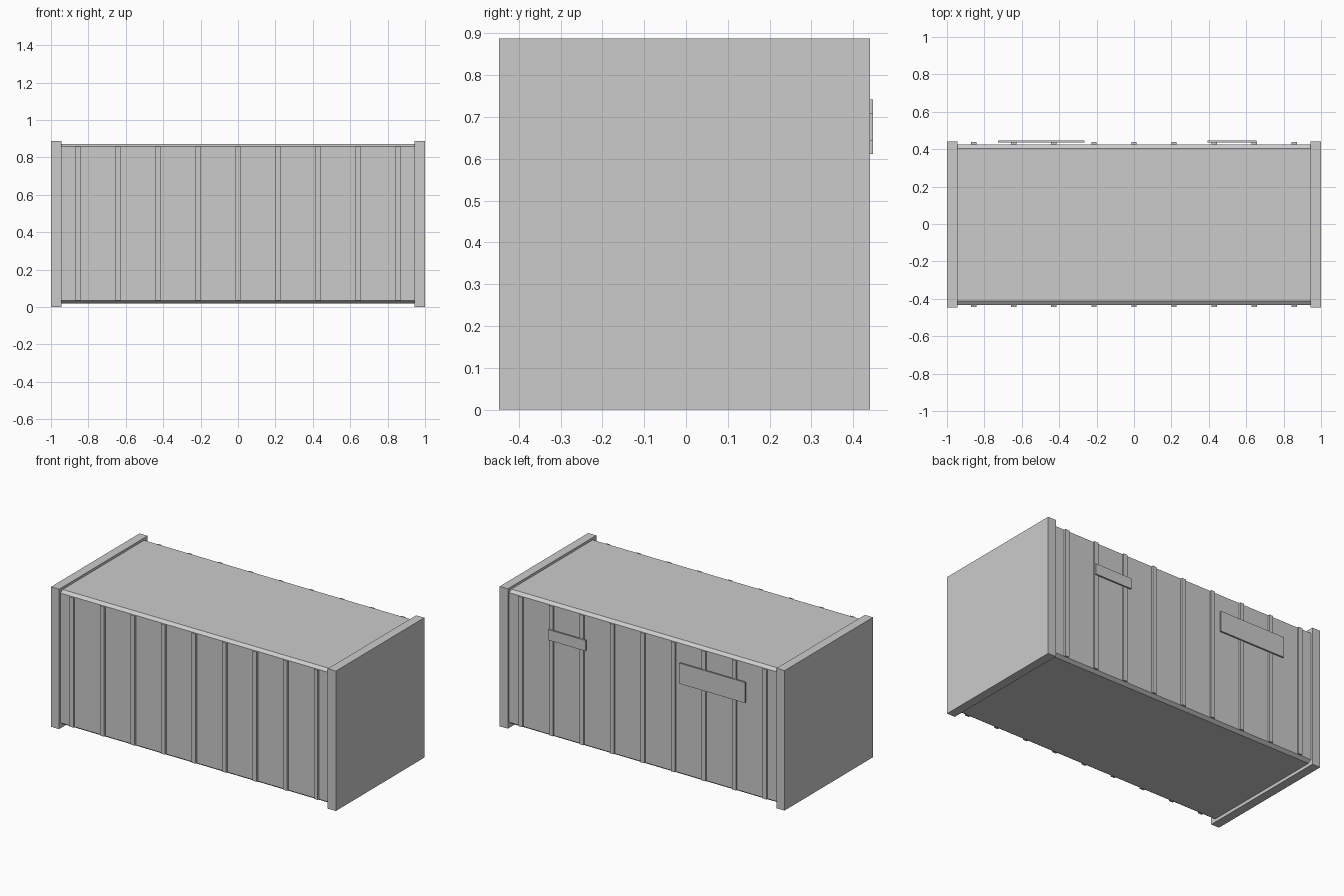
import bpy

if "Cube" in bpy.data.objects:
    bpy.data.objects.remove(bpy.data.objects["Cube"])

YC = -0.0035          # container shell sits slightly forward of the plates


def mesh_object(name, verts, faces):
    mesh = bpy.data.meshes.new(name)
    mesh.from_pydata(verts, [], faces)
    mesh.update()
    obj = bpy.data.objects.new(name, mesh)
    bpy.context.collection.objects.link(obj)
    return obj


def extrude_x(name, profile, x0, x1):
    """Solid prism from a (y, z) profile swept along x."""
    n = len(profile)
    verts = [(x, y, z) for x in (x0, x1) for y, z in profile]
    faces = [tuple(reversed(range(n))), tuple(range(n, 2 * n))]
    faces += [(i, (i + 1) % n, n + (i + 1) % n, n + i) for i in range(n)]
    return mesh_object(name, verts, faces)


def box(name, x0, x1, y0, y1, z0, z1):
    return extrude_x(name, [(y0, z0), (y1, z0), (y1, z1), (y0, z1)], x0, x1)


# Main body with chamfered long edges
w, c, zb, zt, cz = 0.4295, 0.021, 0.02, 0.873, 0.015
extrude_x("container_body", [
    (YC - w + c, zb), (YC + w - c, zb), (YC + w, zb + cz), (YC + w, zt - cz),
    (YC + w - c, zt), (YC - w + c, zt), (YC - w, zt - cz), (YC - w, zb + cz),
], -0.945, 0.945)

# Solid end frames
for side, x0, x1 in (("left", -1.0, -0.943), ("right", 0.943, 1.0)):
    box(side + "_end_frame", x0, x1, YC - 0.4435, YC + 0.4435, 0.0, 0.888)

# Vertical ribs on both long walls
for i in range(9):
    x = (i - 4) * 0.2143
    for side, s in (("front", -1), ("back", 1)):
        y0, y1 = sorted((YC + s * 0.428, YC + s * 0.441))
        box(f"{side}_rib_{i + 1}", x - 0.014, x + 0.014, y0, y1, 0.035, 0.858)

# Blank sign plates resting on the back ribs
box("large_back_plate", -0.727, -0.265, 0.437, 0.447, 0.612, 0.742)
box("small_back_plate", 0.394, 0.655, 0.437, 0.447, 0.642, 0.709)
